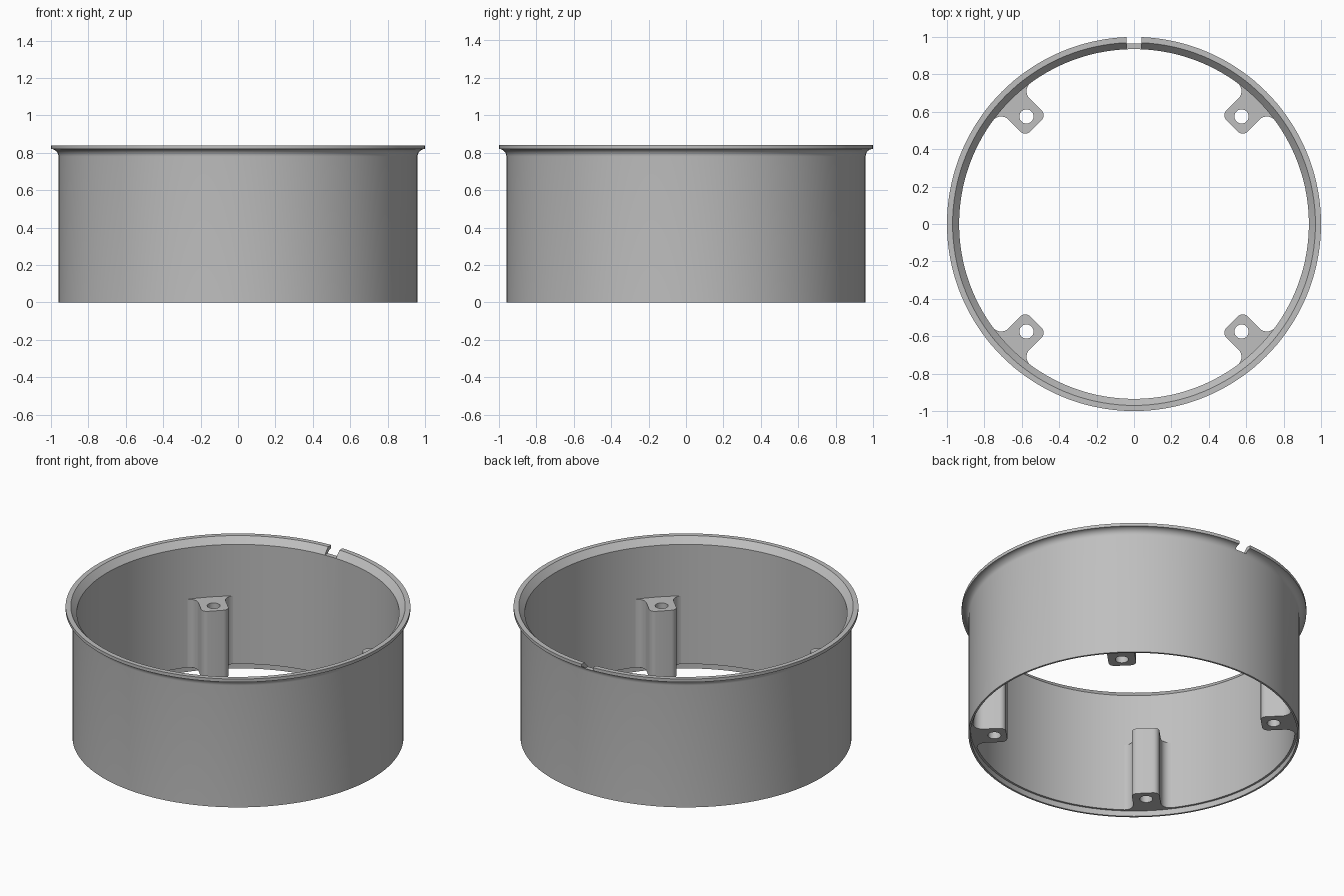
import bpy, bmesh
from math import sin, cos, pi, radians
from mathutils import Matrix

cube = bpy.data.objects.get("Cube")
if cube:
    bpy.data.objects.remove(cube, do_unlink=True)

GRAY = (0.52, 0.52, 0.52, 1)
mat = bpy.data.materials.new("plain gray")
mat.use_nodes = True
mat.diffuse_color = GRAY
mat.node_tree.nodes["Principled BSDF"].inputs["Base Color"].default_value = GRAY


def add_object(name, bm):
    bmesh.ops.recalc_face_normals(bm, faces=bm.faces)
    mesh = bpy.data.meshes.new(name)
    bm.to_mesh(mesh)
    bm.free()
    mesh.materials.append(mat)
    obj = bpy.data.objects.new(name, mesh)
    bpy.context.collection.objects.link(obj)
    return obj


def activate(obj):
    bpy.ops.object.select_all(action='DESELECT')
    obj.select_set(True)
    bpy.context.view_layer.objects.active = obj


def arc(cx, cy, r, start, end, steps):
    angles = [radians(start + (end - start) * i / steps) for i in range(steps + 1)]
    return [(cx + r * cos(a), cy + r * sin(a)) for a in angles]


# Ring wall: bottom recess, flared outer rim, chamfered inner lip
profile = [(0.948, 0), (0.96, 0)]
profile += arc(1.0, 0.78, 0.04, 180, 90, 8)
profile += [(1.0, 0.84), (0.97, 0.84), (0.935, 0.80), (0.935, 0.035), (0.948, 0.035)]
SEGMENTS = 144
bm = bmesh.new()
rings = []
for i in range(SEGMENTS):
    a = 2 * pi * i / SEGMENTS
    rings.append([bm.verts.new((r * cos(a), r * sin(a), z)) for r, z in profile])
for i in range(SEGMENTS):
    p, q = rings[i], rings[(i + 1) % SEGMENTS]
    for j in range(len(profile)):
        k = (j + 1) % len(profile)
        bm.faces.new((p[j], q[j], q[k], p[k]))
ring = add_object("ring_wall", bm)

# Notch through the rim at the back
bm = bmesh.new()
bmesh.ops.create_cube(bm, size=1, matrix=Matrix.Translation((0, 1.0, 0.9))
                      @ Matrix.Diagonal((0.08, 0.2, 0.2, 1)))
cutter = add_object("notch_cutter", bm)
cutter.hide_render = True
mod = ring.modifiers.new("notch", 'BOOLEAN')
mod.operation = 'DIFFERENCE'
mod.solver = 'EXACT'
mod.object = cutter
activate(ring)
bpy.ops.object.modifier_apply(modifier=mod.name)
bpy.data.objects.remove(cutter, do_unlink=True)
bpy.ops.object.shade_smooth_by_angle(angle=radians(25))

# Screw post outline: rounded inner corner and fillet into the wall, mirrored
half = arc(0.777, 0.045, 0.035, 180, 90, 6) + arc(0.87, 0.135, 0.055, -90, 0, 8)
outer = arc(0, 0, 0.943, 8.3, -8.3, 6)
outline = half + outer + [(u, -v) for u, v in reversed(half)]
hole = arc(0.813, 0, 0.038, 0, 345, 23)


def add_post(name, angle):
    bm = bmesh.new()
    edges = []
    for loop in (outline, hole):
        verts = [bm.verts.new((u, v, 0.035)) for u, v in loop]
        edges += [bm.edges.new((verts[i - 1], verts[i])) for i in range(len(verts))]
    bmesh.ops.triangle_fill(bm, edges=edges, use_beauty=True, normal=(0, 0, 1))
    made = bmesh.ops.extrude_face_region(bm, geom=bm.faces[:], use_keep_orig=True)
    top = [g for g in made["geom"] if isinstance(g, bmesh.types.BMVert)]
    bmesh.ops.translate(bm, verts=top, vec=(0, 0, 0.435))
    bmesh.ops.rotate(bm, verts=bm.verts, matrix=Matrix.Rotation(radians(angle), 3, 'Z'))
    activate(add_object(name, bm))
    bpy.ops.object.shade_smooth_by_angle(angle=radians(30))


for name, angle in (("back_left_post", 45), ("back_right_post", 135),
                    ("front_right_post", 225), ("front_left_post", 315)):
    add_post(name, angle)
